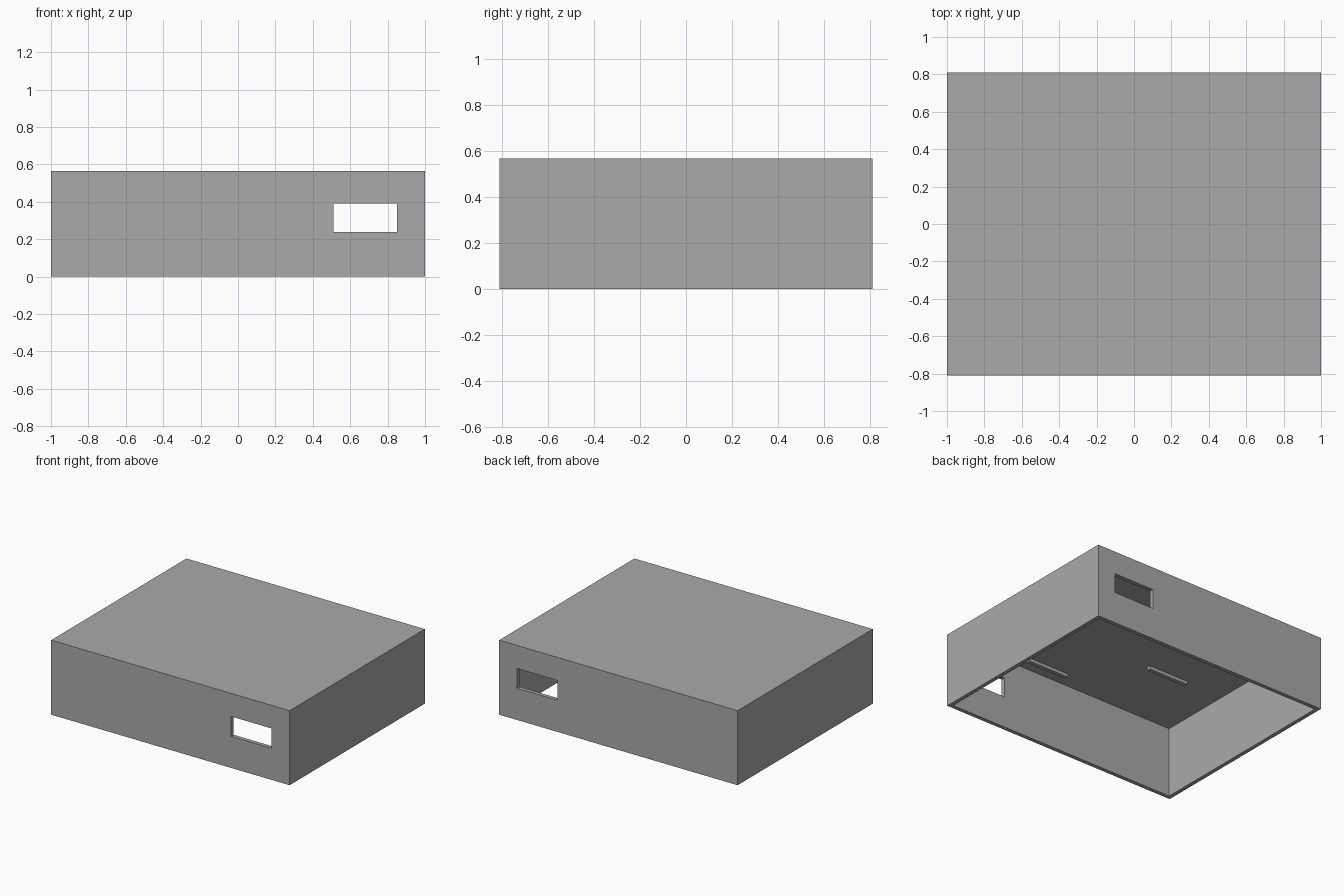
import bpy
import bmesh

default = bpy.data.objects.get("Cube")
if default:
    bpy.data.objects.remove(default, do_unlink=True)

# Single grey colour
grey = bpy.data.materials.new("plain grey")
grey.use_nodes = True
colour = (0.4, 0.4, 0.4, 1)
grey.diffuse_color = colour
grey.node_tree.nodes["Principled BSDF"].inputs["Base Color"].default_value = colour

W, D, H, T = 1.0, 0.81, 0.565, 0.03   # half width, half depth, height, wall


def box(name, low, high):
    """Axis-aligned box between two corners."""
    mesh = bpy.data.meshes.new(name)
    bm = bmesh.new()
    bmesh.ops.create_cube(bm, size=1)
    for v in bm.verts:
        v.co = [low[i] if v.co[i] < 0 else high[i] for i in range(3)]
    bm.to_mesh(mesh)
    bm.free()
    mesh.materials.append(grey)
    obj = bpy.data.objects.new(name, mesh)
    bpy.context.collection.objects.link(obj)
    return obj


def cut(target, cutter):
    """Subtract a hidden helper from the target."""
    cutter.hide_render = True
    cutter.hide_viewport = True
    cutter.display_type = 'WIRE'
    mod = target.modifiers.new(cutter.name, 'BOOLEAN')
    mod.operation = 'DIFFERENCE'
    mod.solver = 'EXACT'
    mod.object = cutter


# Housing: open-bottomed shell with a window through front and back walls
housing = box("housing", (-W, -D, 0), (W, D, H))
cut(housing, box("cavity_cutter", (T - W, T - D, -0.1), (W - T, D - T, H - T)))
cut(housing, box("window_cutter", (0.51, -1, 0.24), (0.85, 1, 0.39)))

# Ribs hanging under the roof
for name, x, y in (("front_rib", 0.05, -0.68), ("middle_rib", -0.65, -0.23)):
    box(name, (x, y, H - T - 0.025), (x + 0.34, y + 0.03, H - T + 0.01))
